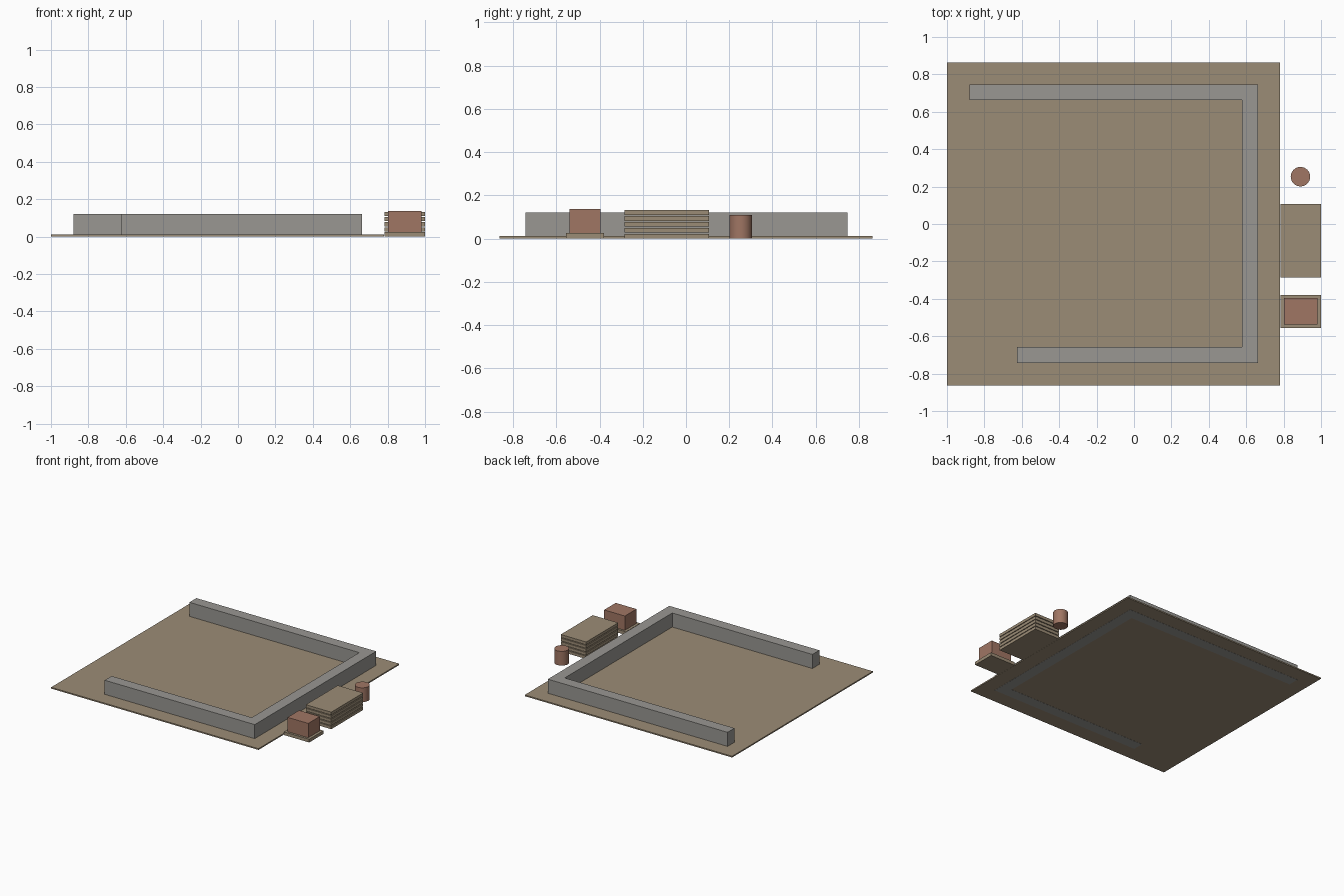
import bpy
import bmesh

cube = bpy.data.objects.get("Cube")
if cube:
    bpy.data.objects.remove(cube, do_unlink=True)


def material(name, color):
    mat = bpy.data.materials.new(name)
    mat.use_nodes = True
    mat.diffuse_color = (*color, 1)
    mat.node_tree.nodes["Principled BSDF"].inputs["Base Color"].default_value = (*color, 1)
    return mat


earth = material("sandy brown", (0.33, 0.262, 0.18))
stone = material("stone grey", (0.32, 0.31, 0.29))
clay = material("clay red", (0.352, 0.181, 0.127))


def prism(name, outline, z0, z1, mat):
    """Extrude a flat outline from z0 up to z1."""
    bm = bmesh.new()
    base = bm.faces.new([bm.verts.new((x, y, z0)) for x, y in outline])
    top = bmesh.ops.extrude_face_region(bm, geom=[base])["geom"]
    verts = [v for v in top if isinstance(v, bmesh.types.BMVert)]
    bmesh.ops.translate(bm, vec=(0, 0, z1 - z0), verts=verts)
    bmesh.ops.recalc_face_normals(bm, faces=bm.faces)
    mesh = bpy.data.meshes.new(name)
    bm.to_mesh(mesh)
    bm.free()
    mesh.materials.append(mat)
    obj = bpy.data.objects.new(name, mesh)
    bpy.context.collection.objects.link(obj)
    return obj


def box(name, x0, x1, y0, y1, z0, z1, mat):
    return prism(name, [(x0, y0), (x1, y0), (x1, y1), (x0, y1)], z0, z1, mat)


# Ground slab, its underside just above the wall footing
box("ground_slab", -1, 0.78, -0.863, 0.863, 0.001, 0.011, earth)

# Unfinished three-sided wall
wall = [(-0.88, 0.747), (-0.88, 0.662), (0.578, 0.662), (0.578, -0.657),
        (-0.625, -0.657), (-0.625, -0.742), (0.663, -0.742), (0.663, 0.747)]
prism("perimeter_wall", wall, 0, 0.12, stone)

# Stack of boards
for i in range(5):
    z = i * 0.0275
    box(f"board_{i + 1}", 0.782, 1, -0.285, 0.107, z, z + 0.022, earth)

# Brick load on a pallet
box("pallet", 0.782, 1, -0.555, -0.38, 0, 0.025, earth)
box("brick_block", 0.802, 0.98, -0.538, -0.396, 0.025, 0.136, clay)

# Barrel
bpy.ops.mesh.primitive_cylinder_add(vertices=32, radius=0.052, depth=0.11,
                                    location=(0.89, 0.253, 0.055))
barrel = bpy.context.object
barrel.name = "barrel"
barrel.data.materials.append(clay)
bpy.ops.object.shade_smooth_by_angle()
